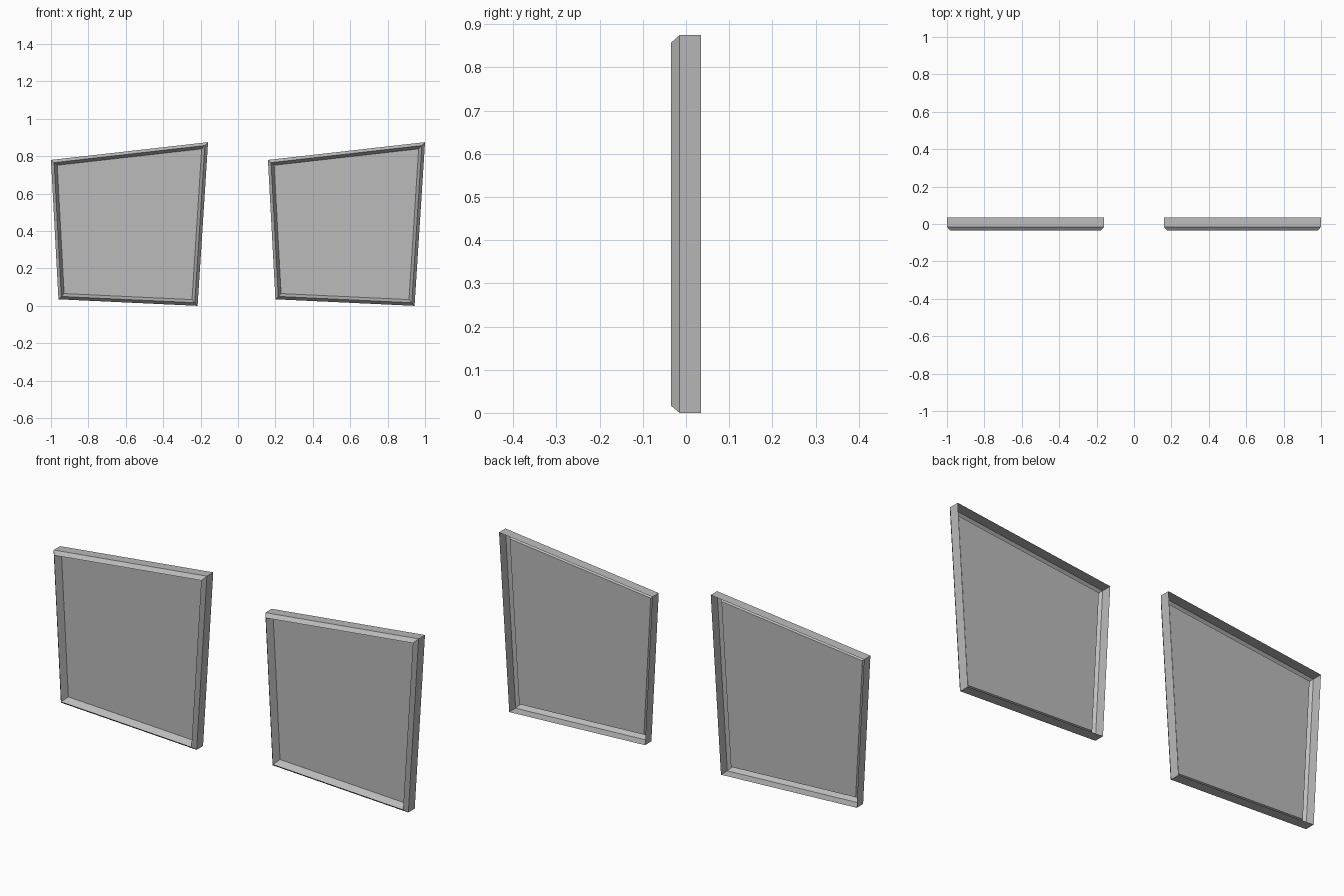
import bpy
import bmesh
from mathutils import Vector
from mathutils.geometry import intersect_line_line

cube = bpy.data.objects.get("Cube")
if cube:
    bpy.data.objects.remove(cube, do_unlink=True)

# One grey for everything
grey = bpy.data.materials.new("mid_grey")
grey.use_nodes = True
colour = (0.5, 0.5, 0.5, 1.0)
grey.diffuse_color = colour
grey.node_tree.nodes["Principled BSDF"].inputs["Base Color"].default_value = colour

# Outline of one panel seen from the front, counter-clockwise, centred in x
OUTLINE = [(-0.38, 0.035), (0.364, 0.0), (0.42, 0.875), (-0.42, 0.78)]

# Rim section: inset from the outline, depth y
SECTION = [(0.0, 0.035), (0.0, -0.015), (0.016, -0.035), (0.032, 0.0)]


def inset_outline(points, distance):
    """Move each edge inward and return the new corners."""
    pts = [Vector((x, z, 0)) for x, z in points]
    edges = []
    for i, a in enumerate(pts):
        b = pts[(i + 1) % len(pts)]
        d = (b - a).normalized()
        shift = Vector((-d.y, d.x, 0)) * distance
        edges.append((a + shift, b + shift))
    return [intersect_line_line(*edges[i - 1], *edges[i])[0] for i in range(len(edges))]


def make_panel(name, x):
    bm = bmesh.new()
    loops = []
    for inset, y in SECTION:
        loops.append([bm.verts.new((p.x, y, p.y)) for p in inset_outline(OUTLINE, inset)])
    # Rim: outer wall, front chamfer and inner slope
    for outer, inner in zip(loops, loops[1:]):
        for i in range(len(outer)):
            j = (i + 1) % len(outer)
            bm.faces.new((outer[i], outer[j], inner[j], inner[i]))
    # Pane
    bm.faces.new(loops[-1])
    mesh = bpy.data.meshes.new(name)
    bm.to_mesh(mesh)
    bm.free()
    mesh.materials.append(grey)
    panel = bpy.data.objects.new(name, mesh)
    panel.location.x = x
    bpy.context.collection.objects.link(panel)


make_panel("right_framed_panel", -0.58)
make_panel("left_framed_panel", 0.58)
